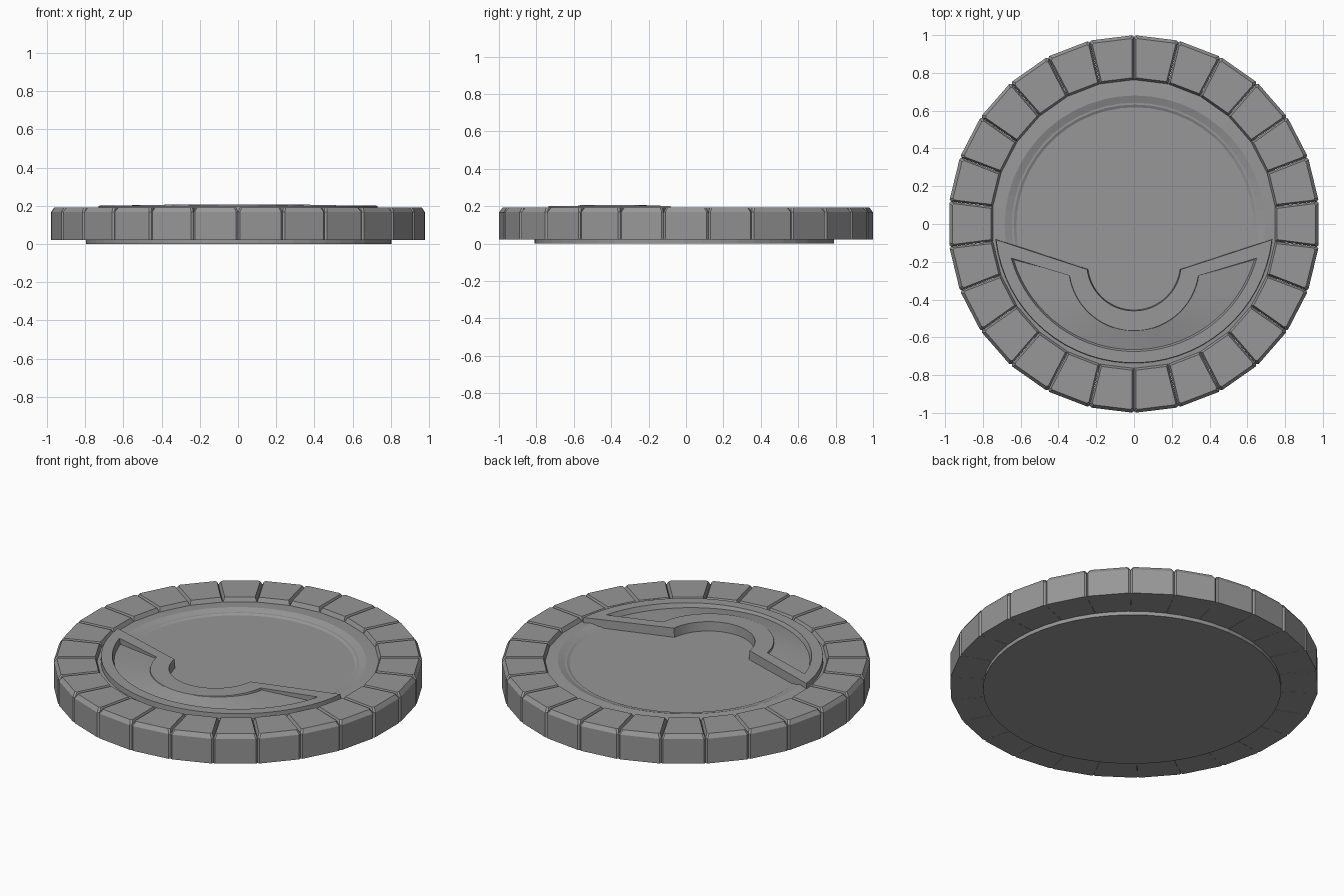
import bpy, bmesh, math
from math import sin, cos, tan, pi, radians

if "Cube" in bpy.data.objects:
    bpy.data.objects.remove(bpy.data.objects["Cube"])

# Dark grey stone
stone = bpy.data.materials.new("dark_stone")
stone.diffuse_color = (0.31, 0.31, 0.31, 1)
stone.use_nodes = True
stone.node_tree.nodes["Principled BSDF"].inputs["Base Color"].default_value = stone.diffuse_color


def loft(bm, loops, cap_start=True, cap_end=True):
    # Join matching closed loops of points with quads
    rings = [[bm.verts.new(p) for p in lp] for lp in loops]
    n = len(rings[0])
    for a, b in zip(rings, rings[1:]):
        for i in range(n):
            j = (i + 1) % n
            bm.faces.new((a[i], a[j], b[j], b[i]))
    if cap_start:
        bm.faces.new(rings[0][::-1])
    if cap_end:
        bm.faces.new(rings[-1])


def finish(bm, name):
    big = [f for f in bm.faces if len(f.verts) > 4]
    bmesh.ops.triangulate(bm, faces=big)
    bmesh.ops.recalc_face_normals(bm, faces=bm.faces)
    me = bpy.data.meshes.new(name)
    bm.to_mesh(me)
    bm.free()
    me.materials.append(stone)
    ob = bpy.data.objects.new(name, me)
    bpy.context.collection.objects.link(ob)
    return ob


# Dished base plate with a stepped recess in the top
bm = bmesh.new()
profile = [(0.80, 0), (0.80, 0.165), (0.69, 0.173), (0.652, 0.160),
           (0.642, 0.160), (0.628, 0.153)]
SEG = 52
loft(bm, [[(0.005 + r * cos(2 * pi * i / SEG), -0.01 + r * sin(2 * pi * i / SEG), z)
           for i in range(SEG)] for r, z in profile])
finish(bm, "base_plate")

# Ring of chamfered rim blocks
COUNT, SY = 26, 1.015
h = pi / COUNT


def block_outline(inset):
    ui, uo = 0.747 + inset * 0.7, 0.978 - inset
    vi = ui * tan(h) - 0.0012 - inset * 0.6
    vo = uo * tan(h) - 0.0012 - inset * 0.6
    c = 0.009
    return [(ui, -vi), (uo - c, -vo), (uo, -vo + c),
            (uo, vo - c), (uo - c, vo), (ui, vi)]


bm = bmesh.new()
for k in range(COUNT):
    a = 2 * pi * k / COUNT
    loops = []
    for inset, z in ((0, 0.022), (0, 0.168), (0.016, 0.192)):
        loops.append([(u * cos(a) - v * sin(a), (u * sin(a) + v * cos(a)) * SY, z)
                      for u, v in block_outline(inset)])
    loft(bm, loops)
finish(bm, "rim_blocks")

# Raised crescent with a notch and a shallow recessed panel
N = 32


def arc(cy, r, a0, a1):
    return [(r * cos(radians(a0 + (a1 - a0) * i / (N - 1))),
             cy + r * sin(radians(a0 + (a1 - a0) * i / (N - 1)))) for i in range(N)]


foot = arc(0, 0.74, -6.0, -174) + arc(-0.21, 0.243, -173, -7)
outer = arc(0, 0.735, -6.5, -173.5) + arc(-0.21, 0.25, -173, -7)
inset = arc(0, 0.675, -15.5, -164.5) + arc(-0.22, 0.345, -171, -9)
floor = arc(0, 0.665, -16.5, -163.5) + arc(-0.22, 0.347, -172, -8)


def top_z(i):
    return 0.2 if i < N else 0.206


def floor_z(i, x):
    # Deepest at the two pointed ends, almost flush along the inner arc
    if i < N:
        return 0.185 - 0.015 * min(1, abs(x) / 0.6)
    return 0.204 - 0.012 * (abs(x) / 0.345) ** 4


bm = bmesh.new()
loft(bm, [[(x, y, 0.13) for x, y in foot],
          [(x, y, top_z(i)) for i, (x, y) in enumerate(outer)],
          [(x, y, top_z(i)) for i, (x, y) in enumerate(inset)],
          [(x, y, floor_z(i, x)) for i, (x, y) in enumerate(floor)]],
     cap_end=False)
# Panel floor spans the recess between its two arcs
bm.verts.ensure_lookup_table()
f = bm.verts[-2 * N:]
for i in range(N - 1):
    bm.faces.new((f[i], f[i + 1], f[2 * N - 2 - i], f[2 * N - 1 - i]))
panel = finish(bm, "crescent_plate")
panel.data.shade_smooth()
panel.data.set_sharp_from_angle(angle=radians(20))
